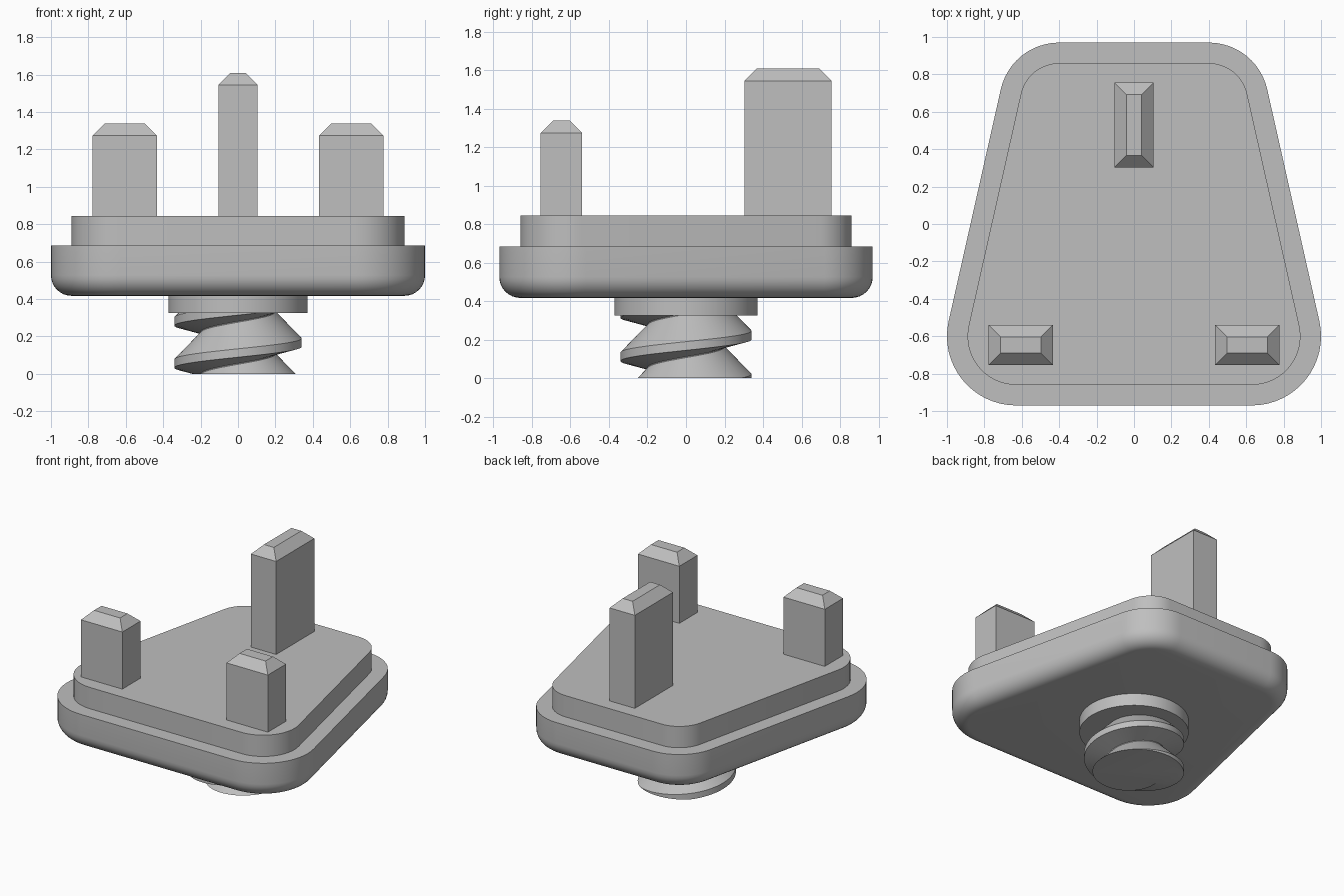
import bpy, bmesh, math
from math import cos, sin, pi

cube = bpy.data.objects.get("Cube")
if cube:
    bpy.data.objects.remove(cube)

grey = bpy.data.materials.new("light grey plastic")
grey.use_nodes = True
colour = (0.52, 0.52, 0.52, 1)
grey.diffuse_color = colour
grey.node_tree.nodes["Principled BSDF"].inputs["Base Color"].default_value = colour


def finish(bm, name):
    """Turn a bmesh into an object: smooth sides, sharp edges, flat caps."""
    bmesh.ops.recalc_face_normals(bm, faces=bm.faces)
    mesh = bpy.data.meshes.new(name)
    bm.to_mesh(mesh)
    bm.free()
    for p in mesh.polygons:
        p.use_smooth = len(p.vertices) <= 4
    mesh.set_sharp_from_angle(angle=math.radians(30))
    mesh.materials.append(grey)
    obj = bpy.data.objects.new(name, mesh)
    bpy.context.collection.objects.link(obj)
    return obj


def loft(name, sections):
    """Skin a stack of (outline, z) sections and cap both ends."""
    bm = bmesh.new()
    rings = [[bm.verts.new((x, y, z)) for x, y in outline] for outline, z in sections]
    for low, high in zip(rings, rings[1:]):
        for i in range(len(low)):
            j = (i + 1) % len(low)
            bm.faces.new((low[i], low[j], high[j], high[i]))
    bm.faces.new(rings[0][::-1])
    bm.faces.new(rings[-1])
    return finish(bm, name)


def arc(cx, cy, r, start, end, steps):
    angles = [start + (end - start) * i / steps for i in range(steps + 1)]
    return [(cx + r * cos(a), cy + r * sin(a)) for a in angles]


def plate_outline(inset):
    """Rounded trapezoid, wide at the front, moved inward by inset."""
    front, back = (0.63, -0.60, 0.37), (0.40, 0.65, 0.32)
    dx, dy = front[0] - back[0], back[1] - front[1]
    side = math.atan2(dx, dy) + math.asin((front[2] - back[2]) / math.hypot(dx, dy))
    half = arc(front[0], front[1], front[2] - inset, -pi / 2, side, 16)
    half += arc(back[0], back[1], back[2] - inset, side, pi / 2, 12)
    return half + [(-x, y) for x, y in reversed(half)]


def rectangle(cx, cy, hx, hy):
    return [(cx - hx, cy - hy), (cx + hx, cy - hy), (cx + hx, cy + hy), (cx - hx, cy + hy)]


def pin(name, cx, cy, hx, hy, top, chamfer=0.064):
    loft(name, [(rectangle(cx, cy, hx, hy), 0.83),
                (rectangle(cx, cy, hx, hy), top - chamfer),
                (rectangle(cx, cy, hx - chamfer, hy - chamfer), top)])


# Plates: lower one with a rounded bottom edge, upper one stepped in
fillet, bottom = 0.11, 0.417
rows = []
for i in range(9):
    a = pi / 2 * i / 8
    rows.append((plate_outline(fillet * (1 - sin(a))), bottom + fillet * (1 - cos(a))))
loft("lower_plate", rows + [(plate_outline(0), 0.685)])
loft("upper_plate", [(plate_outline(0.11), 0.67), (plate_outline(0.11), 0.845)])

# Pins
pin("back_pin", 0, 0.53, 0.105, 0.227, 1.608)
for label, s in (("left", 1), ("right", -1)):
    pin(label + "_front_pin", s * 0.605, -0.647, 0.172, 0.108, 1.338)

# Round neck under the plate
circle = arc(0, 0, 0.372, 0, 2 * pi * 63 / 64, 63)
loft("neck", [(circle, 0.325), (circle, 0.43)])

# Screw: a buttress thread swept up a helix, then trimmed flat
pitch, steps, turns = 0.225, 72, 4
tooth = [(0.2, 0), (0.34, 0.033), (0.34, 0.078), (0.2, 0.22)]
profile = [(r, z + (t - 2) * pitch + 0.112) for t in range(turns) for r, z in tooth]
bm = bmesh.new()
columns = []
for i in range(steps + 1):
    a = 2 * pi * i / steps
    columns.append([bm.verts.new((r * cos(a), r * sin(a), z + pitch * i / steps))
                    for r, z in profile])
for a, b in zip(columns, columns[1:]):
    for k in range(len(profile) - 1):
        bm.faces.new((a[k], b[k], b[k + 1], a[k + 1]))
bmesh.ops.remove_doubles(bm, verts=bm.verts, dist=0.0005)
for z, up in ((0, -1), (0.345, 1)):
    cut = bmesh.ops.bisect_plane(bm, geom=bm.verts[:] + bm.edges[:] + bm.faces[:], dist=1e-6,
                                 plane_co=(0, 0, z), plane_no=(0, 0, up), clear_outer=True)
    edges = [e for e in cut["geom_cut"] if isinstance(e, bmesh.types.BMEdge)]
    bmesh.ops.contextual_create(bm, geom=edges)
finish(bm, "screw")
